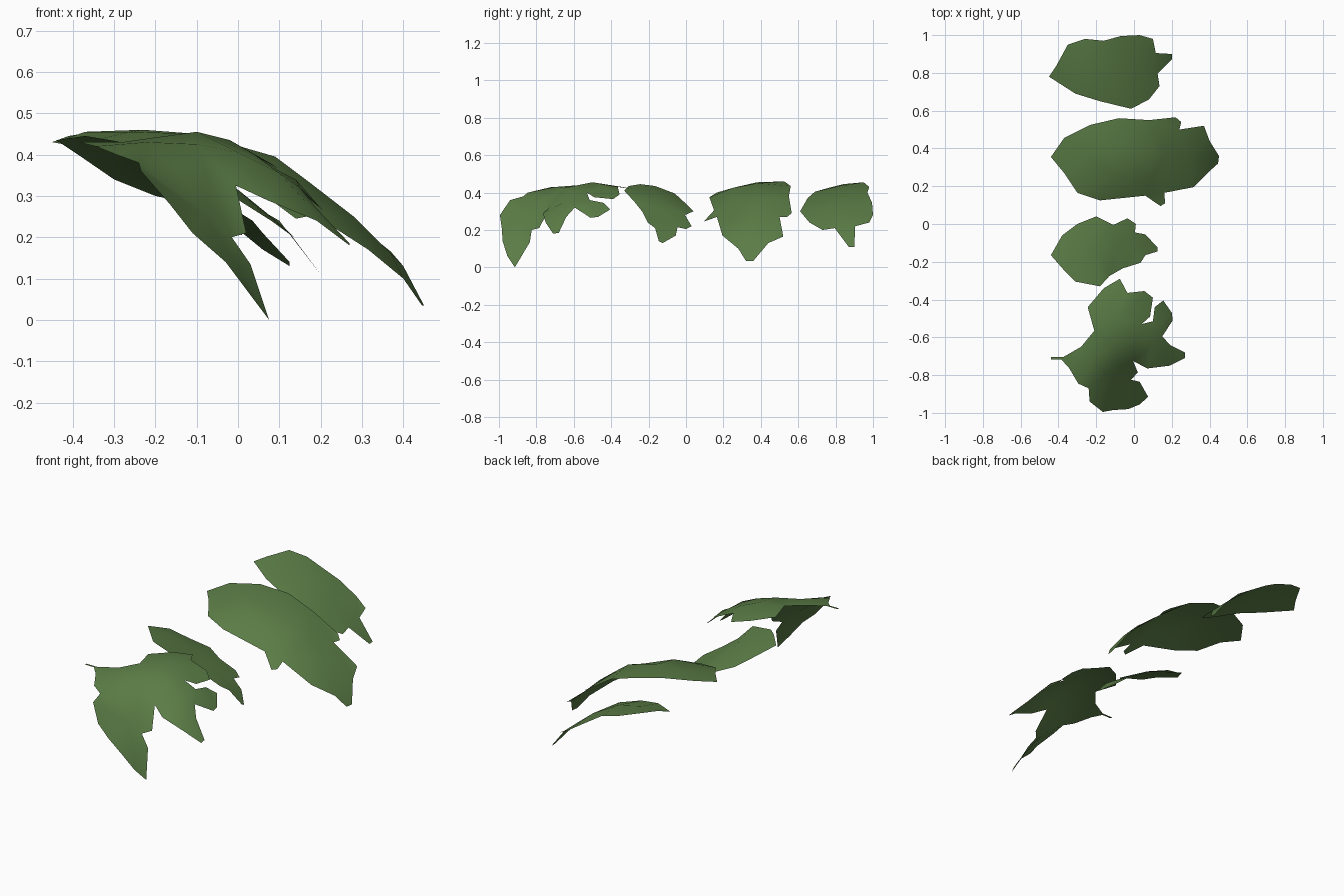
import bpy
from mathutils import Vector
from mathutils.geometry import delaunay_2d_cdt

green = bpy.data.materials.new("leaf green")
green.diffuse_color = (0.105, 0.205, 0.062, 1)


def leaf(name, rim, ribs):
    """Thin leaf blade: rim outline plus rib points inside it, filled with triangles."""
    pts = rim + ribs
    n = len(rim)
    flat = [Vector(p[:2]) for p in pts]
    rim_edges = [(i, (i + 1) % n) for i in range(n)]
    co, _, tris, source, _, _ = delaunay_2d_cdt(flat, rim_edges, [], 1, 1e-5)
    verts = [(c.x, c.y, pts[s[0]][2] if s else 0.3) for c, s in zip(co, source)]
    # all blades face upwards
    faces = []
    for t in tris:
        a, b, c = (co[i] for i in t)
        up = (b - a).cross(c - a) > 0
        faces.append(tuple(t) if up else tuple(reversed(t)))
    mesh = bpy.data.meshes.new(name)
    mesh.from_pydata(verts, [], faces)
    mesh.materials.append(green)
    mesh.shade_smooth()
    obj = bpy.data.objects.new(name, mesh)
    bpy.context.collection.objects.link(obj)


# Small back leaf
leaf("back_leaf", [
    (-.45, .78, .43), (-.41, .84, .445), (-.35, .95, .455), (-.26, .98, .43),
    (-.16, .97, .40), (-.07, .995, .345), (.03, 1.0, .28), (.10, .98, .24),
    (.115, .905, .22), (.20, .90, .11), (.20, .87, .11), (.125, .795, .21),
    (.135, .73, .20), (.08, .66, .24), (-.015, .61, .30), (-.18, .65, .37),
    (-.31, .69, .405)],
    [(-.3, .82, .435), (-.15, .82, .40), (0, .82, .315), (.08, .84, .25)])

# Long arching leaf
leaf("long_leaf", [
    (-.44, .355, .43), (-.37, .455, .455), (-.23, .525, .46), (-.08, .56, .435),
    (.08, .55, .38), (.22, .565, .29), (.25, .54, .27), (.24, .50, .27),
    (.37, .52, .165), (.40, .44, .13), (.45, .36, .035), (.445, .32, .035),
    (.40, .28, .10), (.315, .195, .17), (.16, .165, .27), (.165, .11, .25),
    (.14, .095, .245), (.06, .15, .305), (-.18, .125, .375), (-.30, .165, .40),
    (-.37, .27, .43)],
    [(-.26, .38, .455), (-.1, .38, .45), (.09, .38, .395), (.17, .37, .335),
     (.28, .36, .25), (.37, .36, .16), (-.1, .25, .425), (.09, .25, .35)])

# Tilted leaf
leaf("tilted_leaf", [
    (-.44, -.165, .435), (-.38, -.06, .395), (-.30, .0, .34), (-.20, .04, .30),
    (-.11, -.005, .28), (-.035, .03, .22), (.01, .0, .205), (.005, -.045, .215),
    (.06, -.055, .17), (.125, -.125, .13), (.125, -.145, .14), (.06, -.165, .21),
    (.035, -.205, .24), (-.06, -.235, .30), (-.13, -.275, .35), (-.18, -.33, .41),
    (-.31, -.305, .435), (-.37, -.245, .445)],
    [(-.3, -.15, .41), (-.2, -.14, .37), (-.1, -.14, .31), (0, -.135, .245)])

# Lobed front leaf with a short stem
leaf("lobed_front_leaf", [
    (-.44, -.705, .43), (-.375, -.705, .43), (-.28, -.65, .43), (-.21, -.565, .44),
    (-.245, -.44, .435), (-.16, -.34, .43), (-.075, -.29, .42), (-.035, -.365, .43),
    (.055, -.355, .39), (.10, -.39, .365), (.085, -.49, .375), (.04, -.53, .40),
    (.10, -.515, .36), (.11, -.44, .345), (.155, -.405, .31), (.20, -.47, .27),
    (.205, -.51, .265), (.15, -.595, .32), (.19, -.64, .27), (.27, -.68, .185),
    (.27, -.71, .18), (.19, -.75, .24), (.07, -.765, .29), (-.005, -.725, .325),
    (.02, -.785, .21), (-.015, -.825, .20), (.03, -.835, .135), (.075, -.915, .0),
    (.03, -.955, .06), (-.03, -.98, .14), (-.11, -.985, .21), (-.165, -.995, .28),
    (-.235, -.94, .36), (-.24, -.87, .38), (-.295, -.845, .40), (-.345, -.76, .42),
    (-.385, -.718, .43), (-.44, -.718, .43)],
    [(-.22, -.7, .43), (-.1, -.65, .425), (-.1, -.5, .455), (-.02, -.45, .435),
     (0, -.62, .405), (.1, -.64, .355), (.16, -.69, .29), (-.15, -.8, .365),
     (-.08, -.74, .37), (-.08, -.86, .255), (.0, -.9, .13), (.14, -.52, .34)])
